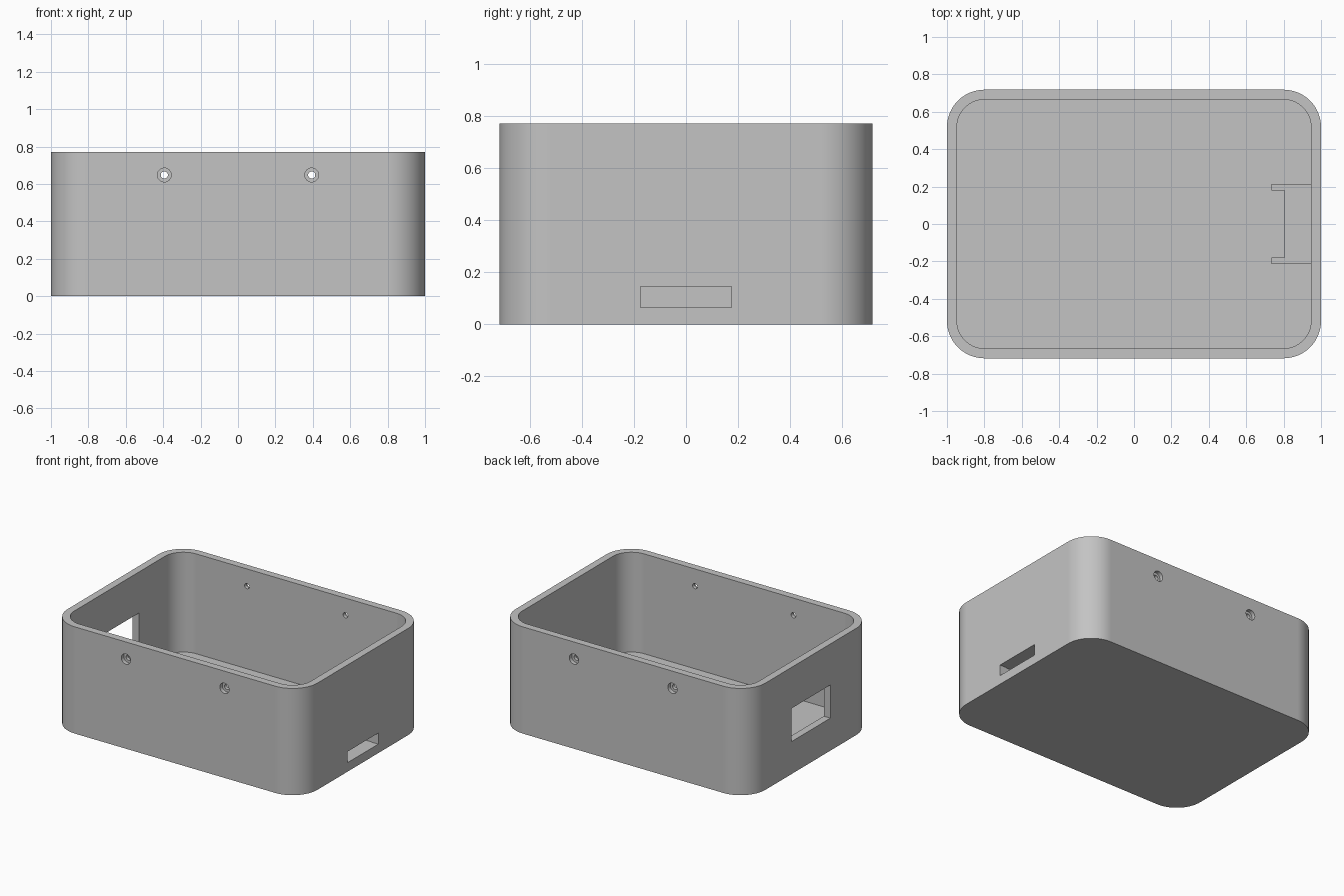
import bpy, bmesh
from math import cos, sin, pi, radians
from mathutils import Matrix

default = bpy.data.objects.get("Cube")
if default:
    bpy.data.objects.remove(default, do_unlink=True)

grey = bpy.data.materials.new("plain grey plastic")
grey.use_nodes = True
colour = (0.55, 0.55, 0.55, 1)
grey.diffuse_color = colour
grey.node_tree.nodes["Principled BSDF"].inputs["Base Color"].default_value = colour

HALF_X, HALF_Y, HEIGHT = 1.0, 0.718, 0.772
WALL, FLOOR, RADIUS = 0.053, 0.05, 0.2


def finish(bm, name):
    bmesh.ops.recalc_face_normals(bm, faces=bm.faces)
    mesh = bpy.data.meshes.new(name)
    bm.to_mesh(mesh)
    bm.free()
    mesh.materials.append(grey)
    obj = bpy.data.objects.new(name, mesh)
    bpy.context.collection.objects.link(obj)
    return obj


def rounded_block(name, hx, hy, radius, z0, z1, steps=16):
    bm = bmesh.new()
    ring = []
    for corner, (sx, sy) in enumerate([(1, 1), (-1, 1), (-1, -1), (1, -1)]):
        for i in range(steps + 1):
            a = (corner + i / steps) * pi / 2
            ring.append(bm.verts.new((sx * (hx - radius) + radius * cos(a),
                                      sy * (hy - radius) + radius * sin(a), z0)))
    base = bm.faces.new(ring)
    new = bmesh.ops.extrude_face_region(bm, geom=[base])["geom"]
    top = [v for v in new if isinstance(v, bmesh.types.BMVert)]
    bmesh.ops.translate(bm, verts=top, vec=(0, 0, z1 - z0))
    return finish(bm, name)


def box(name, x0, x1, y0, y1, z0, z1):
    bm = bmesh.new()
    place = Matrix.Translation(((x0 + x1) / 2, (y0 + y1) / 2, (z0 + z1) / 2))
    size = Matrix.Diagonal((x1 - x0, y1 - y0, z1 - z0, 1))
    bmesh.ops.create_cube(bm, size=1, matrix=place @ size)
    return finish(bm, name)


def cylinder_y(name, x, y, z, radius, length):
    bm = bmesh.new()
    bmesh.ops.create_cone(bm, cap_ends=True, segments=32, radius1=radius, radius2=radius,
                          depth=length, matrix=Matrix.Translation((x, y, z)) @ Matrix.Rotation(pi / 2, 4, "X"))
    return finish(bm, name)


def select_only(obj):
    bpy.ops.object.select_all(action="DESELECT")
    obj.select_set(True)
    bpy.context.view_layer.objects.active = obj


def cut(target, cutter):
    cutter.hide_render = True
    mod = target.modifiers.new("cut", "BOOLEAN")
    mod.operation = "DIFFERENCE"
    mod.solver = "EXACT"
    mod.object = cutter
    select_only(target)
    bpy.ops.object.modifier_apply(modifier=mod.name)
    bpy.data.objects.remove(cutter, do_unlink=True)


# Open-topped case with rounded corners
case = rounded_block("case", HALF_X, HALF_Y, RADIUS, 0, HEIGHT)
cut(case, rounded_block("cavity", HALF_X - WALL, HALF_Y - WALL, RADIUS - WALL, FLOOR, HEIGHT + 0.2))

# Port slot on one end, socket window on the other
cut(case, box("port_slot", 0.9, 1.1, -0.175, 0.175, 0.065, 0.145))
cut(case, box("socket_window", -1.1, -0.9, -0.222, 0.222, 0.235, 0.475))

# Stepped screw holes through the front and back walls
for x in (-0.394, 0.394):
    for side in (-1, 1):
        cut(case, cylinder_y("screw_head_recess", x, side * HALF_Y, 0.648, 0.037, 0.056))
        cut(case, cylinder_y("screw_hole", x, side * HALF_Y, 0.648, 0.019, 0.3))

select_only(case)
bpy.ops.object.shade_smooth_by_angle(angle=radians(30))
weighted = case.modifiers.new("even shading", "WEIGHTED_NORMAL")
weighted.keep_sharp = True

# Port holder behind the slot: two arms, a sill and a roof
inner = HALF_X - WALL + 0.003
for name, side in (("left_holder_arm", 1), ("right_holder_arm", -1)):
    y0, y1 = sorted((side * 0.178, side * 0.213))
    box(name, 0.735, inner, y0, y1, FLOOR - 0.01, 0.18)
box("holder_sill", 0.805, inner, -0.18, 0.18, FLOOR - 0.01, 0.065)
box("holder_roof", 0.805, inner, -0.18, 0.18, 0.145, 0.18)
